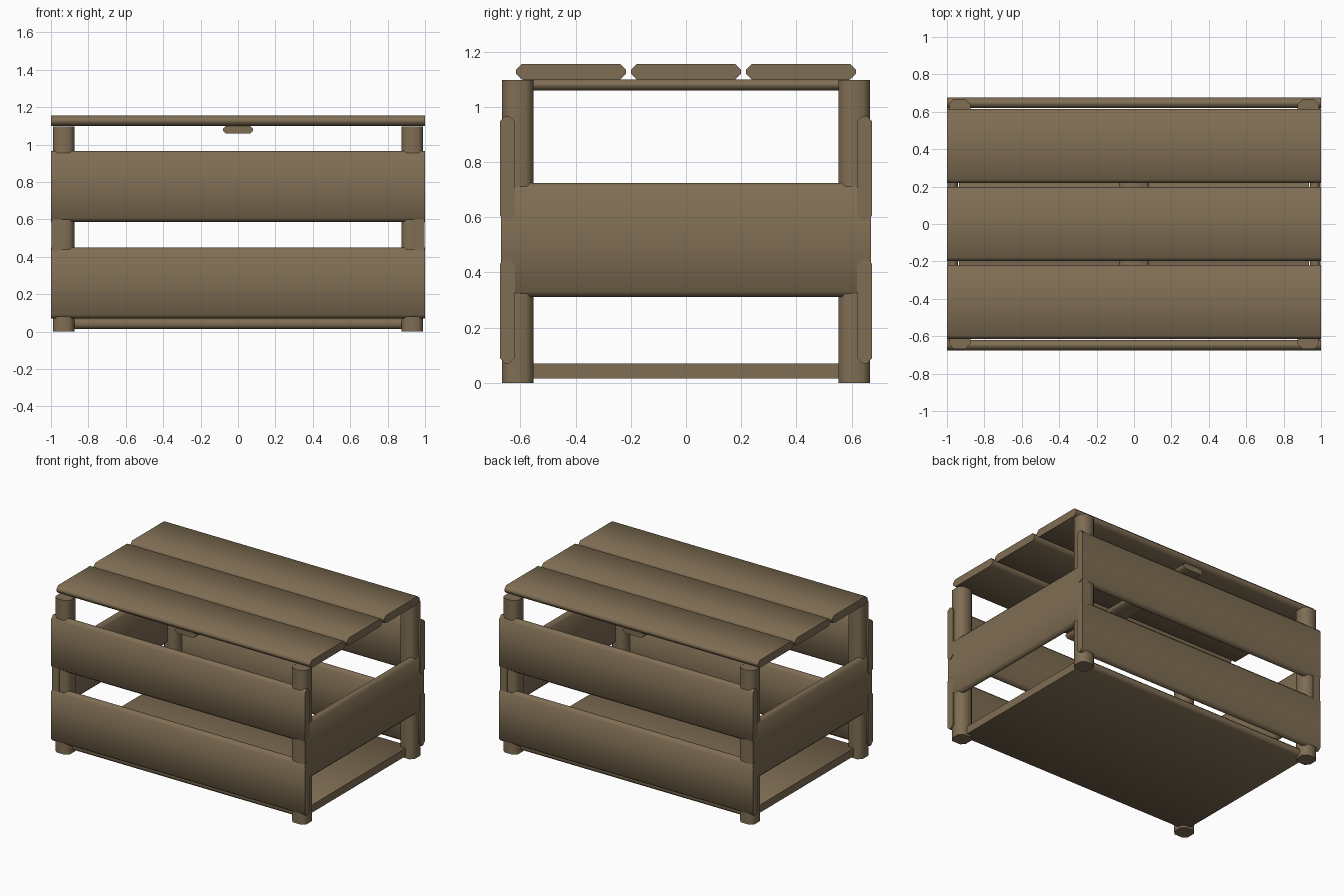
import bpy
import bmesh
import math
from mathutils import Vector

if "Cube" in bpy.data.objects:
    bpy.data.objects.remove(bpy.data.objects["Cube"], do_unlink=True)

WOOD = (0.215, 0.155, 0.088, 1.0)
wood = bpy.data.materials.new("brown_wood")
wood.use_nodes = True
wood.diffuse_color = WOOD
bsdf = wood.node_tree.nodes["Principled BSDF"]
bsdf.inputs["Base Color"].default_value = WOOD
bsdf.inputs["Roughness"].default_value = 0.8


def board(name, low, high, grain, chamfer=0.02):
    """Box from corner to corner, chamfered along its grain axis only."""
    low, high = Vector(low), Vector(high)
    bm = bmesh.new()
    bmesh.ops.create_cube(bm, size=1)
    for v in bm.verts:
        v.co = (low + high) / 2 + v.co * (high - low)
    long_edges = [e for e in bm.edges
                  if abs(e.verts[0].co[grain] - e.verts[1].co[grain]) > 1e-4]
    bmesh.ops.bevel(bm, geom=long_edges, offset=chamfer, segments=1,
                    affect='EDGES', profile=0.5)
    bmesh.ops.recalc_face_normals(bm, faces=bm.faces)
    mesh = bpy.data.meshes.new(name)
    bm.to_mesh(mesh)
    bm.free()
    mesh.materials.append(wood)
    obj = bpy.data.objects.new(name, mesh)
    bpy.context.collection.objects.link(obj)
    bpy.ops.object.select_all(action='DESELECT')
    obj.select_set(True)
    bpy.context.view_layer.objects.active = obj
    bpy.ops.object.shade_smooth_by_angle(angle=math.radians(50))
    return obj


def span(a, b, sign):
    """Mirror an interval to the chosen side."""
    return sorted((a * sign, b * sign))


X, Y, Z = range(3)

# Corner posts
for side, sx in (("left", 1), ("right", -1)):
    for end, sy in (("front", -1), ("back", 1)):
        x0, x1 = span(0.875, 0.99, sx)
        y0, y1 = span(0.553, 0.667, sy)
        board(f"{end}_{side}_post", (x0, y0, 0), (x1, y1, 1.097), Z, 0.025)

# Two wide boards on the front and on the back
for end, sy in (("front", -1), ("back", 1)):
    y0, y1 = span(0.62, 0.675, sy)
    for level, z0 in (("lower", 0.07), ("upper", 0.587)):
        board(f"{end}_{level}_board", (-1, y0, z0), (1, y1, z0 + 0.38), X)

# One wide board on each end
for side, sx in (("left", 1), ("right", -1)):
    x0, x1 = span(0.942, 0.996, sx)
    board(f"{side}_end_board", (x0, -0.67, 0.31), (x1, 0.67, 0.725), Y)

# Floor panel
board("floor_panel", (-0.935, -0.613, 0.015), (0.935, 0.613, 0.07), X, 0.015)

# Lid boards and the batten that joins them
for name, y in (("front", -0.417), ("middle", 0), ("back", 0.417)):
    board(f"{name}_lid_board", (-1, y - 0.199, 1.1), (1, y + 0.199, 1.155), X)
board("lid_batten", (-0.08, -0.59, 1.06), (0.08, 0.59, 1.1), Y, 0.015)
